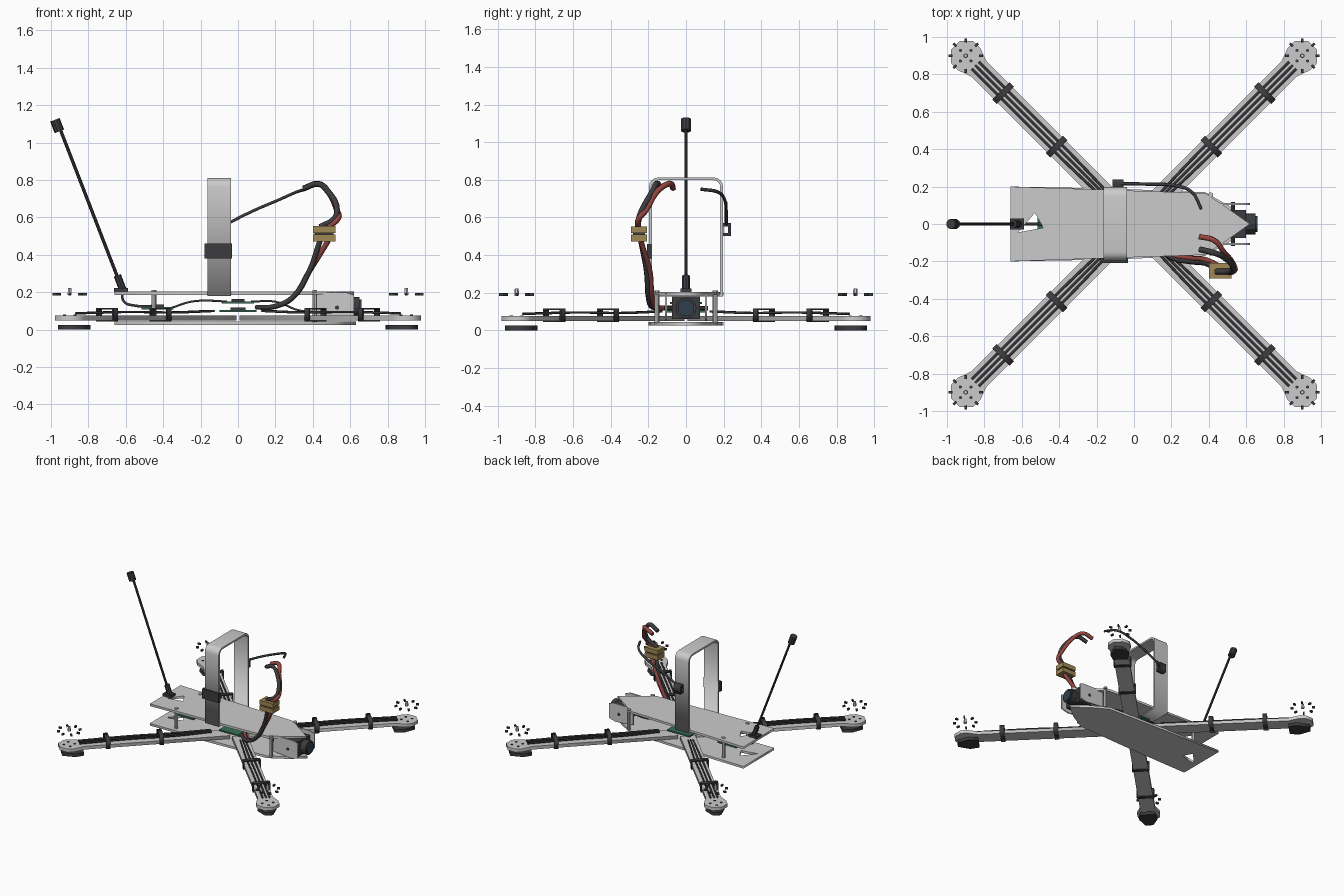
import bpy, bmesh
from math import cos, sin, pi, radians
from mathutils import Vector, Matrix

if "Cube" in bpy.data.objects:
    bpy.data.objects.remove(bpy.data.objects["Cube"])


def mat(name, rgb):
    m = bpy.data.materials.new(name)
    m.diffuse_color = (*rgb, 1)
    m.use_nodes = True
    m.node_tree.nodes["Principled BSDF"].inputs["Base Color"].default_value = m.diffuse_color
    return m


BLACK = mat("black", (0.045, 0.045, 0.05))
RED = mat("red", (0.3, 0.06, 0.05))
TAN = mat("tan", (0.35, 0.25, 0.09))
GREEN = mat("green", (0.04, 0.16, 0.1))
LENS = mat("lens", (0.03, 0.05, 0.07))


def link(name, data, m=None):
    o = bpy.data.objects.new(name, data)
    bpy.context.collection.objects.link(o)
    if m:
        o.data.materials.append(m)
    return o


def to_mesh(name, curve, m, matrix=Matrix()):
    tmp = link(name + "_path", curve)
    dg = bpy.context.evaluated_depsgraph_get()
    me = bpy.data.meshes.new_from_object(tmp.evaluated_get(dg))
    bpy.data.objects.remove(tmp)
    me.materials.clear()
    o = link(name, me, m)
    o.matrix_world = matrix
    return o


def plate(name, loops, thick, loc, rot=(0, 0, 0), m=None):
    """Flat outline (later loops are holes) given a thickness about its plane."""
    c = bpy.data.curves.new(name, 'CURVE')
    c.dimensions, c.fill_mode, c.extrude = '2D', 'BOTH', thick / 2
    for pts in loops:
        s = c.splines.new('POLY')
        s.points.add(len(pts) - 1)
        for p, q in zip(s.points, pts):
            p.co = (q[0], q[1], 0, 1)
        s.use_cyclic_u = True
    e = [radians(r) for r in rot]
    R = Matrix.Rotation(e[2], 4, 'Z') @ Matrix.Rotation(e[0], 4, 'X')
    return to_mesh(name, c, m, Matrix.Translation(loc) @ R)


def wire(name, pts, r, m=BLACK):
    c = bpy.data.curves.new(name, 'CURVE')
    c.dimensions, c.bevel_depth, c.bevel_resolution = '3D', r, 1
    c.resolution_u, c.use_fill_caps = 4, True
    s = c.splines.new('BEZIER')
    s.bezier_points.add(len(pts) - 1)
    for b, p in zip(s.bezier_points, pts):
        b.co = p
        b.handle_left_type = b.handle_right_type = 'AUTO'
    o = to_mesh(name, c, m)
    o.data.shade_smooth()
    return o


def box(name, loc, size, m=None, rz=0):
    bm = bmesh.new()
    bmesh.ops.create_cube(bm, size=1, matrix=Matrix.Diagonal((*size, 1)))
    me = bpy.data.meshes.new(name)
    bm.to_mesh(me)
    o = link(name, me, m)
    o.location, o.rotation_euler.z = loc, rz
    return o


def rod(name, a, b, r, m=None, n=8, r2=None):
    a, b = Vector(a), Vector(b)
    bm = bmesh.new()
    bmesh.ops.create_cone(bm, cap_ends=True, segments=n, radius1=r,
                          radius2=r if r2 is None else r2, depth=(b - a).length)
    me = bpy.data.meshes.new(name)
    bm.to_mesh(me)
    o = link(name, me, m)
    o.location = (a + b) / 2
    o.rotation_mode = 'QUATERNION'
    o.rotation_quaternion = (b - a).to_track_quat('Z', 'Y')
    return o


def sym(half):
    """Close a half outline by mirroring it over the long axis."""
    return half + [(x, -y) for x, y in reversed(half) if y > 0]


def rect(w, h):
    return [(-w, -h), (w, -h), (w, h), (-w, h)]


def arch(w, z0, z1, r):
    arc = [(w - r + r * cos(t * pi / 8), z1 - r + r * sin(t * pi / 8)) for t in range(5)]
    return [(-w, z0), (w, z0)] + arc + [(-y, z) for y, z in reversed(arc)]


# Body plates
hole = [(-0.62, -0.045), (-0.485, -0.02), (-0.53, 0.06)]
top = sym([(-0.66, 0.2), (-0.13, 0.182), (0.38, 0.165), (0.5, 0.085), (0.62, 0)])
bottom = sym([(-0.66, 0.2), (-0.13, 0.19), (0.38, 0.17), (0.52, 0.09), (0.63, 0)])
plate("top_plate", [top, hole], 0.018, (0, 0, 0.195))
plate("bottom_plate", [bottom, hole], 0.018, (0, 0, 0.035))
for x in (-0.45, 0.41):
    for y in (-0.155, 0.155):
        rod("standoff", (x, y, 0.04), (x, y, 0.19), 0.013)
        rod("standoff_screw", (x, y, 0.2), (x, y, 0.211), 0.015, n=6)

# Arms with everything repeated on each one
arm_shape = sym([(0.07, 0.057), (1.17, 0.057), (1.25, 0.085), (1.3, 0.083), (1.35, 0.035)])
for k in range(4):
    a = pi / 4 + k * pi / 2
    u, v = Vector((cos(a), sin(a), 0)), Vector((-sin(a), cos(a), 0))
    up = Vector((0, 0, 1))
    P = lambda d, w, z: u * d + v * w + up * z
    deg = a * 180 / pi
    plate("arm", [arm_shape], 0.026, (0, 0, 0.063), (0, 0, deg))
    foot = sym([(1.17, 0.055), (1.24, 0.07), (1.33, 0.03)])
    plate("foot_pad", [foot], 0.026, (0, 0, 0.013), (0, 0, deg), BLACK)
    for d in (0.585, 0.99):
        plate("arm_clamp", [rect(0.066, 0.036), rect(0.056, 0.026)], 0.034,
              P(d, 0, 0.081), (90, 0, 90 + deg - 90 + 0), BLACK).matrix_world = (
            Matrix.Translation(P(d, 0, 0.081)) @ Matrix((v, up, u)).transposed().to_4x4())
    for w in (-0.026, 0, 0.026):
        wire("motor_wire", [P(0.2, w * 0.7, 0.1), P(0.5, w, 0.092), P(0.8, w, 0.095),
                            P(1.2, w, 0.088)], 0.007)
    # Fasteners floating where the motor sits
    c = P(0.9 * 2 ** 0.5, 0, 0)
    rod("shaft_nut", c + up * 0.185, c + up * 0.222, 0.013, n=6, r2=0.01)
    for j in range(8):
        t = j * pi / 4
        box("motor_screw", c + Vector((0.082 * cos(t), 0.082 * sin(t), 0.19)),
            (0.022, 0.013, 0.014), BLACK, t)
    for j in range(4):
        t = j * pi / 2 + pi / 4
        q = c + Vector((0.04 * cos(t), 0.04 * sin(t), 0))
        rod("arm_bolt", q + up * 0.07, q + up * 0.08, 0.009, BLACK, 6)

# Electronics between the plates
for x, z, s in ((0, 0.1, 0.2), (0, 0.145, 0.17), (-0.43, 0.115, 0.17)):
    box("circuit_board", (x, 0, z), (s, s, 0.012), GREEN)
    box("board_chip", (x, 0.01, z + 0.012), (s * 0.4, s * 0.35, 0.014), BLACK)
for y in (-0.05, 0, 0.05):
    wire("signal_wire", [(-0.36, y, 0.115), (-0.25, y * 1.4, 0.15), (-0.15, y, 0.155),
                         (-0.06, y, 0.15)], 0.006)
    wire("camera_wire", [(0.07, y, 0.15), (0.2, y * 0.6, 0.15), (0.34, y * 0.4, 0.1),
                         (0.5, y * 0.3, 0.11)], 0.006)

# Camera and its side brackets
box("camera_body", (0.545, 0, 0.12), (0.11, 0.15, 0.12), BLACK)
rod("camera_lens_barrel", (0.59, 0, 0.118), (0.65, 0, 0.118), 0.056, BLACK, 12)
rod("camera_glass", (0.65, 0, 0.118), (0.66, 0, 0.118), 0.044, LENS, 12)
side = [(0.4, 0.065), (0.56, 0.05), (0.62, 0.065), (0.62, 0.185), (0.58, 0.198), (0.4, 0.198)]
for y in (-0.107, 0.107):
    plate("camera_bracket", [side], 0.01, (0, y, 0), (90, 0, 0))
    rod("camera_screw", (0.53, y * 0.7, 0.118), (0.53, y * 1.1, 0.118), 0.012, BLACK, 6)

# Battery strap standing over the body, with buckle
plate("battery_strap", [arch(0.197, 0.18, 0.812, 0.05), arch(0.182, 0.19, 0.798, 0.037)],
      0.125, (-0.1, 0, 0), (90, 0, 90))
box("strap_buckle", (-0.105, -0.195, 0.42), (0.148, 0.025, 0.08), BLACK)

# Balance plug and lead
plate("balance_plug", [rect(0.026, 0.034), rect(0.012, 0.018)], 0.06,
      (-0.085, 0.212, 0.535), (90, 0, 90), BLACK)
wire("balance_lead", [(-0.07, 0.215, 0.56), (0.08, 0.213, 0.635), (0.22, 0.205, 0.695),
                      (0.31, 0.17, 0.735), (0.36, 0.08, 0.75)], 0.009)

# Power connector with its two lead pairs
for z in (0.49, 0.535):
    box("power_connector", (0.46, -0.25, z), (0.12, 0.085, 0.036), TAN)
box("connector_core", (0.46, -0.25, 0.512), (0.1, 0.065, 0.02), BLACK)
for m, s, dy in ((BLACK, -0.022, -0.055), (RED, 0.022, 0.012)):
    wire("power_lead_lower", [(0.1, -0.08 + s, 0.12), (0.2, -0.17 + s * 0.4, 0.125),
                              (0.29, -0.19 + s * 0.4, 0.17), (0.38, -0.2 + s * 0.4, 0.31),
                              (0.46 + s, -0.24, 0.475)], 0.015, m)
    wire("power_lead_upper", [(0.46 + s, -0.255, 0.55), (0.525 + s * 0.5, -0.25, 0.595),
                              (0.53, -0.225 + s * 0.5, 0.635), (0.48, -0.155 + dy * 0.4, 0.74),
                              (0.43, -0.1 + dy, 0.78), (0.35, -0.08 + dy, 0.755)], 0.016, m)

# Rear antenna
box("antenna_mount", (-0.625, 0, 0.212), (0.075, 0.06, 0.022), BLACK)
rod("antenna_socket", (-0.617, 0, 0.215), (-0.645, 0, 0.29), 0.02, BLACK, 8)
rod("antenna_stem", (-0.64, 0, 0.27), (-0.95, 0, 1.07), 0.009, BLACK, 8)
rod("antenna_tip", (-0.955, 0, 1.06), (-0.979, 0, 1.122), 0.027, BLACK, 10)
wire("antenna_cable", [(-0.62, 0, 0.205), (-0.61, 0, 0.15), (-0.56, 0, 0.13),
                       (-0.45, 0, 0.125)], 0.008)
